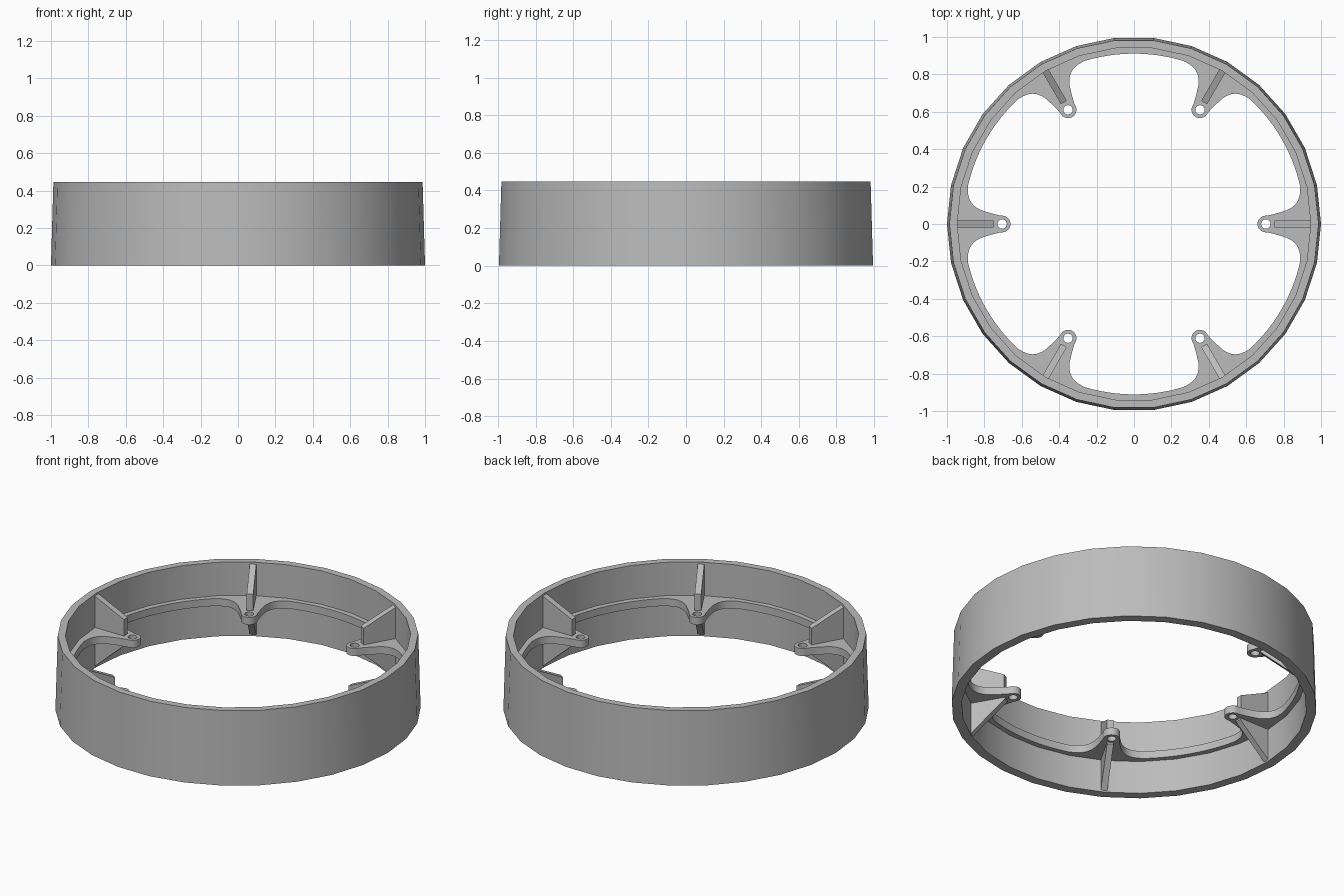
import bpy, bmesh
from math import cos, sin, pi, radians
from mathutils import Matrix

cube = bpy.data.objects.get("Cube")
if cube:
    bpy.data.objects.remove(cube, do_unlink=True)

SIDES, LUGS = 30, 6
HEIGHT = 0.447
WALL_IN = 0.945
FLANGE_LOW, FLANGE_TOP = 0.2, 0.245
LUG_R, LUG_TIP, HOLE = 0.705, 0.045, 0.025
FLANGE_IN = 0.911

grey = bpy.data.materials.new("Grey plastic")
grey.use_nodes = True
colour = (0.5, 0.5, 0.5, 1)
grey.diffuse_color = colour
grey.node_tree.nodes["Principled BSDF"].inputs["Base Color"].default_value = colour


def add_mesh(name, mesh):
    obj = bpy.data.objects.new(name, mesh)
    bpy.context.collection.objects.link(obj)
    mesh.materials.clear()
    mesh.materials.append(grey)
    bpy.ops.object.select_all(action="DESELECT")
    obj.select_set(True)
    bpy.context.view_layer.objects.active = obj
    return obj


def circle(radius, count, cx=0, cy=0):
    return [(cx + radius * cos(2 * pi * i / count),
             cy + radius * sin(2 * pi * i / count)) for i in range(count)]


def turn(p, a):
    return (p[0] * cos(a) - p[1] * sin(a), p[0] * sin(a) + p[1] * cos(a))


# Outer wall: a tapered band swept around the axis
def outer_wall():
    bm = bmesh.new()
    profile = [(1, 0), (0.987, HEIGHT), (WALL_IN, HEIGHT), (WALL_IN, 0)]
    rings = [[bm.verts.new((x, y, z)) for x, y in circle(r, SIDES)]
             for r, z in profile]
    for k, ring in enumerate(rings):
        nxt = rings[(k + 1) % len(rings)]
        for i in range(SIDES):
            j = (i + 1) % SIDES
            bm.faces.new((ring[i], ring[j], nxt[j], nxt[i]))
    bmesh.ops.recalc_face_normals(bm, faces=bm.faces)
    mesh = bpy.data.meshes.new("outer_wall")
    bm.to_mesh(mesh)
    bm.free()
    add_mesh("outer_wall", mesh)
    bpy.ops.object.shade_smooth_by_angle(angle=radians(30))


# Flange: flat plate with six rounded lugs reaching inwards
def flange():
    flank = [(0.715, LUG_TIP), (0.77, 0.059), (0.815, 0.073), (0.84, 0.086),
             (0.86, 0.102), (0.875, 0.122), (0.885, 0.147), (0.888, 0.175)]
    tip = [(LUG_R - LUG_TIP * sin(a), LUG_TIP * cos(a))
           for a in [pi * (1 - i / 10) for i in range(11)]]
    sector = [(x, -y) for x, y in reversed(flank)] + tip + flank
    start, end = radians(13), radians(47)
    sector += [turn((FLANGE_IN, 0), start + (end - start) * i / 12) for i in range(13)]
    step = 2 * pi / LUGS
    inner = [turn(p, k * step) for k in range(LUGS) for p in sector]
    loops = [circle(WALL_IN + 0.005, SIDES), inner]
    loops += [circle(HOLE, 16, *turn((LUG_R, 0), k * step)) for k in range(LUGS)]

    curve = bpy.data.curves.new("flange_outline", "CURVE")
    curve.dimensions = "2D"
    curve.fill_mode = "BOTH"
    curve.extrude = (FLANGE_TOP - FLANGE_LOW) / 2
    for loop in loops:
        spline = curve.splines.new("POLY")
        spline.points.add(len(loop) - 1)
        for point, (x, y) in zip(spline.points, loop):
            point.co = (x, y, 0, 1)
        spline.use_cyclic_u = True
    temp = bpy.data.objects.new("flange_outline", curve)
    bpy.context.collection.objects.link(temp)
    graph = bpy.context.evaluated_depsgraph_get()
    mesh = bpy.data.meshes.new_from_object(temp.evaluated_get(graph))
    bpy.data.objects.remove(temp, do_unlink=True)

    bm = bmesh.new()
    bm.from_mesh(mesh)
    bmesh.ops.remove_doubles(bm, verts=bm.verts, dist=0.0001)
    bmesh.ops.recalc_face_normals(bm, faces=bm.faces)
    bmesh.ops.translate(bm, verts=bm.verts, vec=(0, 0, (FLANGE_LOW + FLANGE_TOP) / 2))
    bm.to_mesh(mesh)
    bm.free()
    add_mesh("flange", mesh)
    bpy.ops.object.shade_smooth_by_angle(angle=radians(30))


# Ribs: thin upright gussets bracing each lug against the wall
def rib(name, outline, angle):
    bm = bmesh.new()
    half = 0.018
    face = bm.faces.new([bm.verts.new((r, -half, z)) for r, z in outline])
    out = bmesh.ops.extrude_face_region(bm, geom=[face])
    moved = [v for v in out["geom"] if isinstance(v, bmesh.types.BMVert)]
    bmesh.ops.translate(bm, verts=moved, vec=(0, 2 * half, 0))
    bmesh.ops.recalc_face_normals(bm, faces=bm.faces)
    bm.transform(Matrix.Rotation(angle, 4, "Z"))
    mesh = bpy.data.meshes.new(name)
    bm.to_mesh(mesh)
    bm.free()
    add_mesh(name, mesh)


outer_wall()
flange()
back = WALL_IN + 0.005
upper = [(0.75, FLANGE_TOP - 0.01), (back, FLANGE_TOP - 0.01),
         (back, HEIGHT - 0.01), (0.75, 0.345)]
lower = [(0.745, FLANGE_LOW + 0.01), (0.745, 0.19), (back, 0.005),
         (back, FLANGE_LOW + 0.01)]
for k in range(LUGS):
    angle = 2 * pi * k / LUGS
    rib(f"upper_rib_{k + 1}", upper, angle)
    rib(f"lower_rib_{k + 1}", lower, angle)
